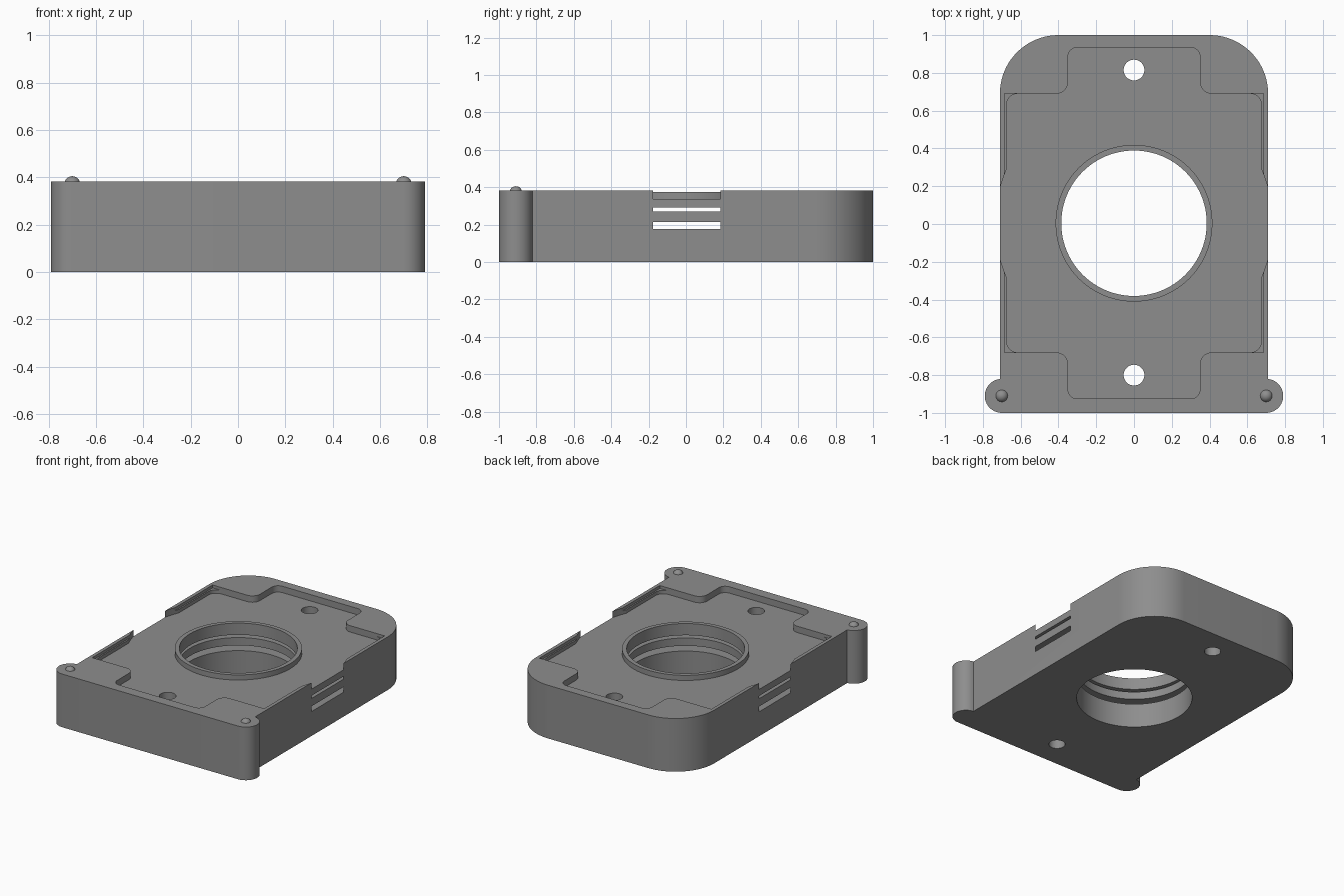
import bpy, bmesh, math
from mathutils import Vector

if "Cube" in bpy.data.objects:
    bpy.data.objects.remove(bpy.data.objects["Cube"])

TOP, FLOOR = 0.383, 0.337
CAVITY_R, BORE_R = 0.733, 0.385

grey = bpy.data.materials.new("mid_grey")
grey.diffuse_color = (0.27, 0.27, 0.27, 1)
grey.use_nodes = True
grey.node_tree.nodes["Principled BSDF"].inputs["Base Color"].default_value = grey.diffuse_color


def arc(cx, cy, r, a0, a1, n=20):
    return [(cx + r * math.cos(math.radians(a0 + (a1 - a0) * i / n)),
             cy + r * math.sin(math.radians(a0 + (a1 - a0) * i / n))) for i in range(n + 1)]


def fillet(corners, n=8):
    """Round right-angled corners given as (x, y, radius)."""
    out = []
    for i, (x, y, r) in enumerate(corners):
        p = Vector((x, y))
        d1 = (Vector(corners[i - 1][:2]) - p).normalized()
        d2 = (Vector(corners[(i + 1) % len(corners)][:2]) - p).normalized()
        c = p + (d1 + d2) * r
        for k in range(n + 1):
            t = math.pi / 2 * k / n
            out.append(tuple(c - d2 * r * math.cos(t) - d1 * r * math.sin(t)))
    return out


def prism(name, outline, z0, z1):
    bm = bmesh.new()
    base = bm.faces.new([bm.verts.new((x, y, z0)) for x, y in outline])
    top = bmesh.ops.extrude_face_region(bm, geom=[base])["geom"]
    bmesh.ops.translate(bm, vec=(0, 0, z1 - z0),
                        verts=[v for v in top if isinstance(v, bmesh.types.BMVert)])
    bmesh.ops.recalc_face_normals(bm, faces=bm.faces)
    mesh = bpy.data.meshes.new(name)
    bm.to_mesh(mesh)
    bm.free()
    mesh.materials.append(grey)
    ob = bpy.data.objects.new(name, mesh)
    bpy.context.collection.objects.link(ob)
    return ob


def disc(name, r, z0, z1, y=0.004, n=96):
    return prism(name, arc(0, y, r, 0, 360, n)[:-1], z0, z1)


def combine(target, tool, operation="DIFFERENCE"):
    mod = target.modifiers.new(tool.name, "BOOLEAN")
    mod.operation, mod.solver, mod.object = operation, "EXACT", tool
    bpy.context.view_layer.objects.active = target
    bpy.ops.object.modifier_apply(modifier=mod.name)
    bpy.data.objects.remove(tool)


def smooth(ob):
    bpy.ops.object.select_all(action="DESELECT")
    ob.select_set(True)
    bpy.context.view_layer.objects.active = ob
    bpy.ops.object.shade_smooth_by_angle(angle=math.radians(30))


# Housing outline: hinge ears at the front, large rounded corners at the back
right = arc(0.70, -0.91, 0.09, -90, 83.6) + arc(0.40, 0.69, 0.31, 0, 90)
body = prism("housing", right + [(-x, y) for x, y in reversed(right)], 0, TOP)

# Recess in the top, with a tongue to the front and to the back
quarter = [(0.675, 0.69, 0.06), (0.35, 0.69, 0.06), (0.35, 0.935, 0.05)]
half = quarter + [(-x, y, r) for x, y, r in reversed(quarter)]
recess = half + [(-x, 0.01 - y, r) for x, y, r in half]
combine(body, prism("recess", fillet(recess), FLOOR, 0.5))
combine(body, prism("recess_edge", [(-0.685, -0.68), (0.685, -0.68), (0.685, 0.69), (-0.685, 0.69)],
                    0.362, 0.5))

# Round clearance that opens the side walls, and two disc slots below it
combine(body, disc("side_opening", CAVITY_R, FLOOR, 0.5))
combine(body, disc("upper_slot", CAVITY_R, 0.27, 0.29))
combine(body, disc("lower_slot", CAVITY_R, 0.176, 0.214))

# Raised rim, central bore and screw holes
combine(body, disc("rim", 0.415, 0.31, 0.374), "UNION")
combine(body, disc("bore", BORE_R, -0.1, 0.5))
for y in (0.815, -0.80):
    combine(body, disc("screw_hole", 0.055, -0.1, 0.5, y, 32))
smooth(body)

# Small round studs on the ears
for side, x in (("left", -0.70), ("right", 0.70)):
    bpy.ops.mesh.primitive_uv_sphere_add(segments=24, ring_count=16, radius=0.034,
                                         location=(x, -0.91, 0.371))
    stud = bpy.context.object
    stud.name = side + "_stud"
    stud.data.materials.append(grey)
    smooth(stud)
